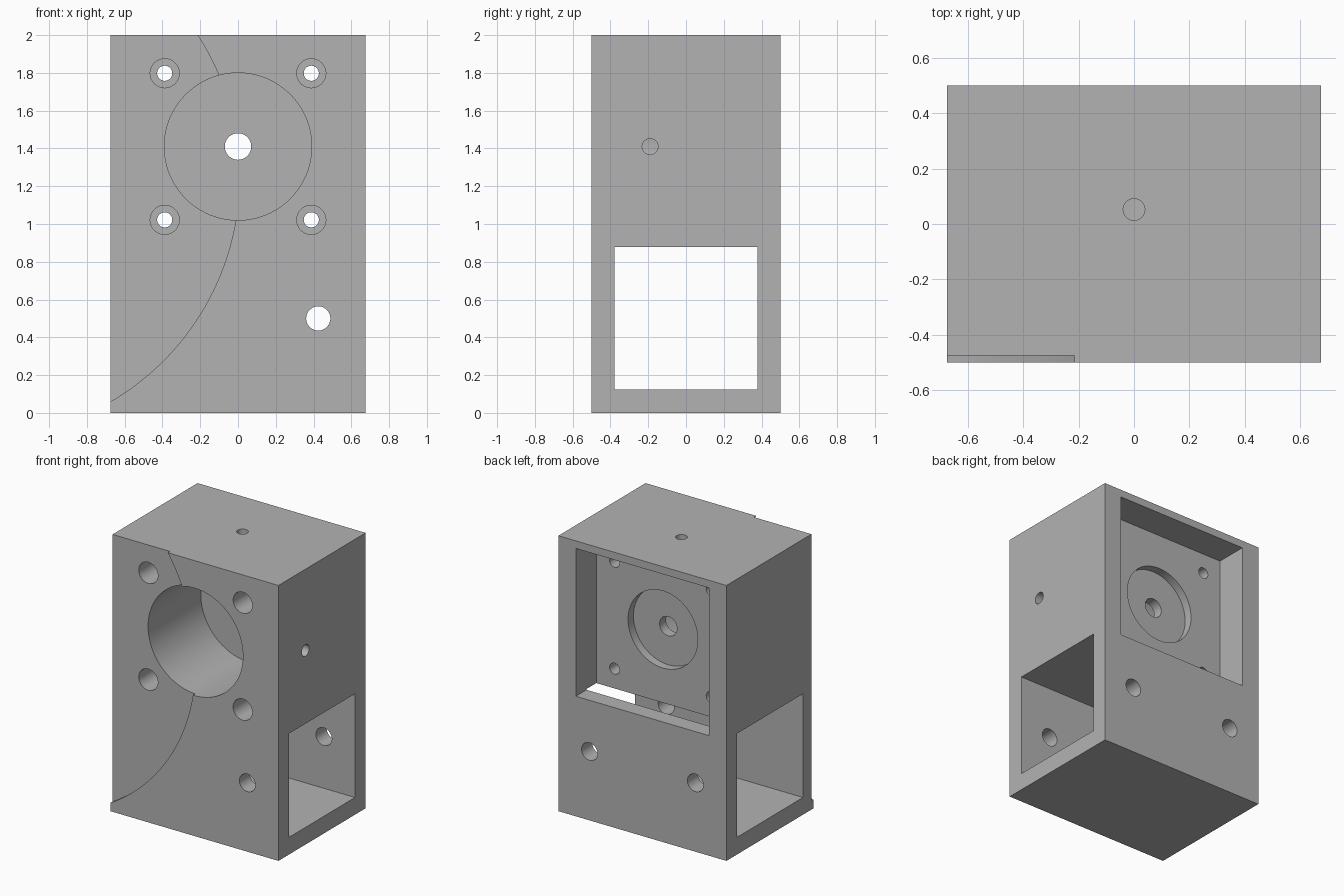
import bpy
from math import pi

if "Cube" in bpy.data.objects:
    bpy.data.objects.remove(bpy.data.objects["Cube"], do_unlink=True)

HALF_W, HALF_D, HEIGHT = 0.675, 0.5, 2.0
AXIS_Z = 1.41       # height of the main bore
BORE_FLOOR = 0.13   # where the front bore stops
POCKET_FLOOR = 0.265

grey = bpy.data.materials.new("plain grey")
grey.use_nodes = True
colour = (0.45, 0.45, 0.45, 1)
grey.diffuse_color = colour
grey.node_tree.nodes["Principled BSDF"].inputs["Base Color"].default_value = colour


def block(name, low, high):
    """Box between two opposite corners."""
    centre = [(a + b) / 2 for a, b in zip(low, high)]
    bpy.ops.mesh.primitive_cube_add(size=1, location=centre)
    obj = bpy.context.object
    obj.name = name
    obj.scale = [b - a for a, b in zip(low, high)]
    bpy.ops.object.transform_apply(location=False, rotation=False, scale=True)
    obj.data.materials.append(grey)
    return obj


def rod(name, axis, radius, start, end, u, v, sides=48):
    """Cylinder along an axis; u, v are the other two coordinates in order."""
    centre = [u, v]
    centre.insert("xyz".index(axis), (start + end) / 2)
    turn = {"x": (0, pi / 2, 0), "y": (pi / 2, 0, 0), "z": (0, 0, 0)}[axis]
    bpy.ops.mesh.primitive_cylinder_add(vertices=sides, radius=radius,
                                        depth=end - start, location=centre, rotation=turn)
    obj = bpy.context.object
    obj.name = name
    obj.data.materials.append(grey)
    return obj


def cut(target, cutter):
    """Subtract the cutter and discard it."""
    mod = target.modifiers.new("cut", "BOOLEAN")
    mod.operation = "DIFFERENCE"
    mod.solver = "EXACT"
    mod.object = cutter
    bpy.ops.object.select_all(action="DESELECT")
    target.select_set(True)
    bpy.context.view_layer.objects.active = target
    bpy.ops.object.modifier_apply(modifier=mod.name)
    bpy.data.objects.remove(cutter, do_unlink=True)


housing = block("housing", (-HALF_W, -HALF_D, 0), (HALF_W, HALF_D, HEIGHT))

# Shallow round-edged relief on the front
cut(housing, rod("relief", "y", 1.379, -0.8, -0.475, -1.371, 1.25, 192))

# Front bore
cut(housing, rod("bore", "y", 0.39, -0.7, BORE_FLOOR, 0, AXIS_Z, 96))

# Square back pocket, its round seat and the shaft hole
cut(housing, block("pocket", (-0.535, POCKET_FLOOR, 0.872), (0.535, 0.7, 1.945)))
cut(housing, rod("seat", "y", 0.28, 0.203, 0.4, 0, AXIS_Z, 96))
cut(housing, rod("shaft_hole", "y", 0.07, 0, 0.4, 0, AXIS_Z))

# Side-to-side window
cut(housing, block("window", (-1, -0.378, 0.125), (1, 0.378, 0.878)))

# Four counterbored screw holes
for x in (-0.388, 0.388):
    for z in (AXIS_Z - 0.388, AXIS_Z + 0.388):
        cut(housing, rod("counterbore", "y", 0.077, -0.7, BORE_FLOOR, x, z))
        cut(housing, rod("screw_hole", "y", 0.04, 0, 0.4, x, z))

# Lower holes: one right through, one in the back wall only
cut(housing, rod("through_hole", "y", 0.064, -0.7, 0.7, 0.425, 0.5))
cut(housing, rod("back_hole", "y", 0.064, 0.2, 0.7, -0.425, 0.5))

# Set screw holes from the side and the top into the bore
cut(housing, rod("side_hole", "x", 0.042, 0.2, 0.9, -0.19, AXIS_Z))
cut(housing, rod("top_hole", "z", 0.039, 1.6, 2.2, 0, 0.052))

bpy.ops.object.shade_smooth_by_angle(angle=pi / 6)
